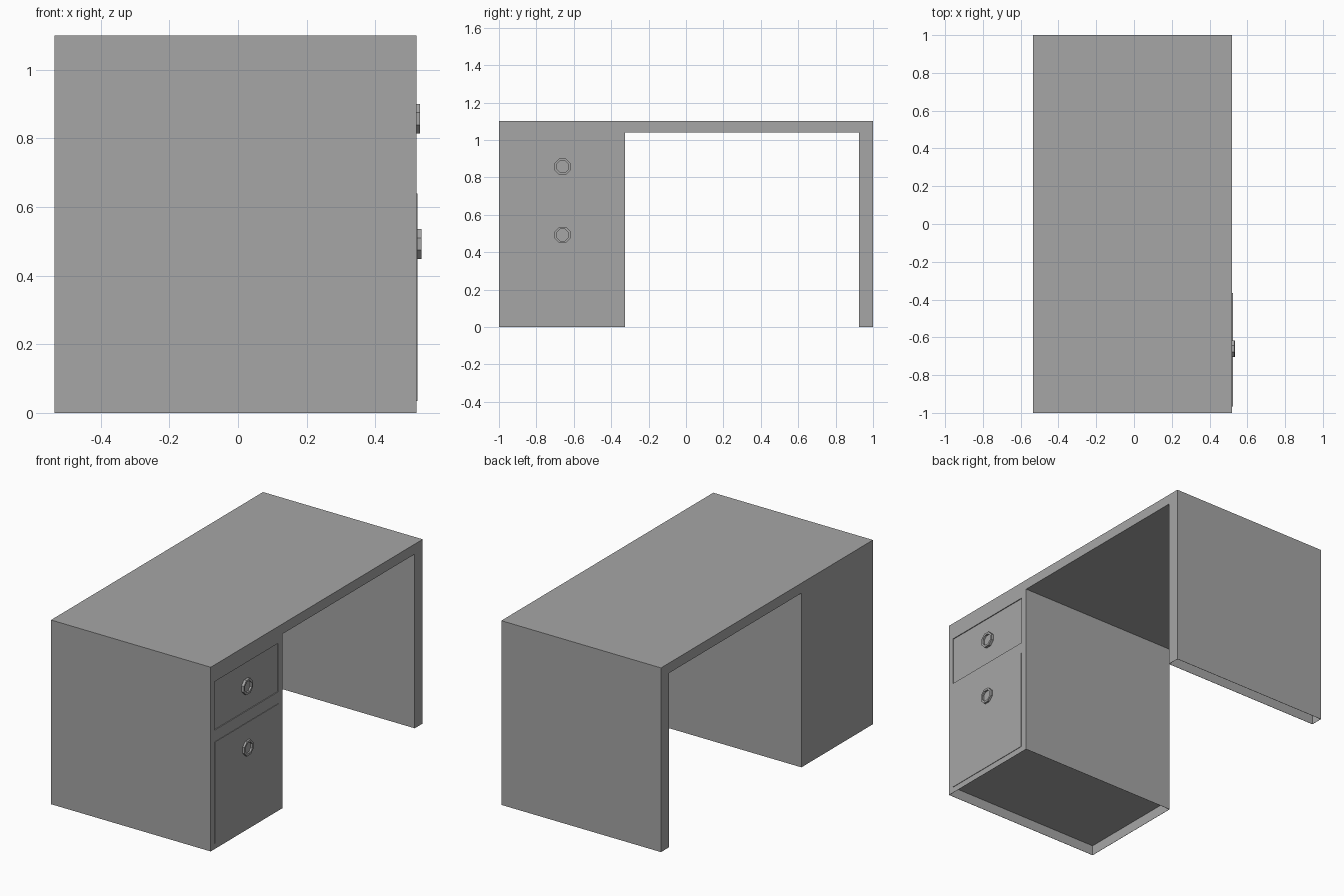
import bpy, bmesh, math
from mathutils import Matrix

cube = bpy.data.objects.get("Cube")
if cube:
    bpy.data.objects.remove(cube, do_unlink=True)

grey = bpy.data.materials.new("plain grey")
grey.use_nodes = True
colour = (0.38, 0.38, 0.38, 1)
grey.diffuse_color = colour
grey.node_tree.nodes["Principled BSDF"].inputs["Base Color"].default_value = colour

LEFT, RIGHT = -0.535, 0.52      # body extent along x
HEIGHT, SLAB = 1.10, 0.06       # desk height and top thickness
CABINET, PANEL = -0.325, 0.925  # inner faces of the two supports along y
DRAWER_Y = (-0.965, -0.365)


def finish(name, bm):
    bmesh.ops.recalc_face_normals(bm, faces=bm.faces)
    mesh = bpy.data.meshes.new(name)
    bm.to_mesh(mesh)
    bm.free()
    obj = bpy.data.objects.new(name, mesh)
    mesh.materials.append(grey)
    bpy.context.collection.objects.link(obj)
    return obj


def box(name, xs, ys, zs):
    bm = bmesh.new()
    bmesh.ops.create_cube(bm, size=1)
    for v in bm.verts:
        for i, (low, high) in enumerate((xs, ys, zs)):
            v.co[i] = high if v.co[i] > 0 else low
    return finish(name, bm)


# Desk body: one bridge-shaped profile, extruded across the width
bm = bmesh.new()
profile = [(-1, 0), (CABINET, 0), (CABINET, HEIGHT - SLAB), (PANEL, HEIGHT - SLAB),
           (PANEL, 0), (1, 0), (1, HEIGHT), (-1, HEIGHT)]
side = bm.faces.new([bm.verts.new((LEFT, y, z)) for y, z in profile])
new = bmesh.ops.extrude_face_region(bm, geom=[side], use_keep_orig=True)["geom"]
bmesh.ops.translate(bm, vec=(RIGHT - LEFT, 0, 0),
                    verts=[g for g in new if isinstance(g, bmesh.types.BMVert)])
bmesh.ops.recalc_face_normals(bm, faces=bm.faces)

# Hollow undersides of both supports
feet = [f for f in bm.faces if all(v.co.z < 0.001 for v in f.verts)]
bmesh.ops.inset_individual(bm, faces=feet, thickness=0.002)
for foot in bmesh.ops.extrude_discrete_faces(bm, faces=feet)["faces"]:
    bmesh.ops.translate(bm, vec=(0, 0, SLAB), verts=foot.verts)
body = finish("desk_body", bm)

# Upper drawer: shallow recess in the cabinet side
cutter = box("drawer_cutter", (RIGHT - 0.005, RIGHT + 0.1), DRAWER_Y, (0.71, 1.0))
cutter.hide_render = True
cut = body.modifiers.new("drawer recess", 'BOOLEAN')
cut.operation = 'DIFFERENCE'
cut.object = cutter
cut.solver = 'EXACT'
bpy.context.view_layer.objects.active = body
bpy.ops.object.modifier_apply(modifier=cut.name)
bpy.data.objects.remove(cutter, do_unlink=True)

# Lower drawer: slightly raised front
box("lower_drawer_front", (RIGHT - 0.002, RIGHT + 0.003), DRAWER_Y, (0.035, 0.64))


# Octagonal knobs with a dished centre
def knob(name, base, tip, z):
    bm = bmesh.new()
    bmesh.ops.create_cone(bm, cap_ends=True, segments=8, radius1=0.047, radius2=0.047,
                          depth=tip - base)
    bmesh.ops.rotate(bm, verts=bm.verts, matrix=Matrix.Rotation(math.pi / 8, 3, 'Z'))
    cap = max(bm.faces, key=lambda f: f.calc_center_median().z)
    bmesh.ops.inset_region(bm, faces=[cap], thickness=0.013)
    inner = bmesh.ops.extrude_discrete_faces(bm, faces=[cap])["faces"][0]
    bmesh.ops.translate(bm, vec=(0, 0, -0.011), verts=inner.verts)
    bmesh.ops.rotate(bm, verts=bm.verts, matrix=Matrix.Rotation(math.pi / 2, 3, 'Y'))
    bmesh.ops.translate(bm, vec=((base + tip) / 2, -0.66, z), verts=bm.verts)
    return finish(name, bm)


knob("upper_drawer_knob", RIGHT - 0.006, 0.531, 0.857)
knob("lower_drawer_knob", RIGHT, 0.535, 0.492)
